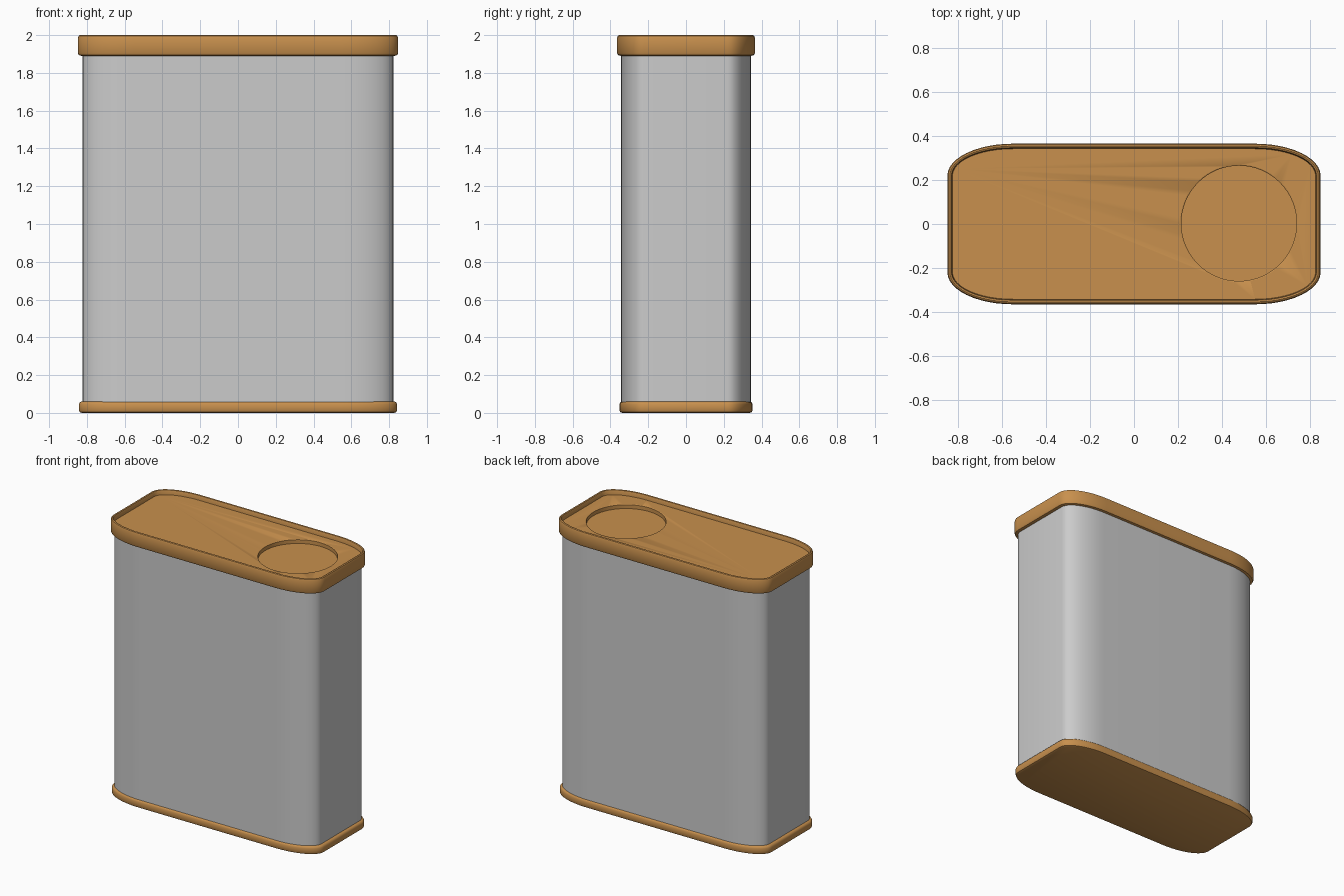
import bpy, bmesh, math

if "Cube" in bpy.data.objects:
    bpy.data.objects.remove(bpy.data.objects["Cube"])

brown = bpy.data.materials.new("lid_brown")
brown.diffuse_color = (0.58, 0.28, 0.075, 1)
brown.use_nodes = True
brown.node_tree.nodes["Principled BSDF"].inputs["Base Color"].default_value = brown.diffuse_color


def outline(hx, hy, z, n=12):
    """Rectangle with stretched elliptical corners."""
    cx, cy = 0.55, 0.22
    pts = []
    for q, (sx, sy) in enumerate([(1, 1), (-1, 1), (-1, -1), (1, -1)]):
        for i in range(n + 1):
            a = math.pi / 2 * (q + i / n)
            pts.append((sx * cx + (hx - cx) * math.cos(a),
                        sy * cy + (hy - cy) * math.sin(a), z))
    return pts


def circle(r, z, n=64):
    return [(0.477 + r * math.cos(2 * math.pi * i / n),
             0.003 + r * math.sin(2 * math.pi * i / n), z) for i in range(n)]


def loft(name, rings, material=None):
    """Skin a stack of rings and cap both ends."""
    bm = bmesh.new()
    loops = [[bm.verts.new(p) for p in ring] for ring in rings]
    for a, b in zip(loops, loops[1:]):
        for i in range(len(a)):
            j = (i + 1) % len(a)
            bm.faces.new((a[i], a[j], b[j], b[i]))
    bm.faces.new(loops[0][::-1])
    bm.faces.new(loops[-1])
    bmesh.ops.recalc_face_normals(bm, faces=bm.faces[:])
    mesh = bpy.data.meshes.new(name)
    bm.to_mesh(mesh)
    bm.free()
    ob = bpy.data.objects.new(name, mesh)
    bpy.context.collection.objects.link(ob)
    if material:
        mesh.materials.append(material)
    bpy.ops.object.select_all(action='DESELECT')
    ob.select_set(True)
    bpy.context.view_layer.objects.active = ob
    bpy.ops.object.shade_smooth_by_angle(angle=math.radians(35))
    return ob


def rim(hx, hy, profile):
    return [outline(hx - d, hy - d, z) for d, z in profile]


# Tin body
loft("tin_body", rim(0.822, 0.343, [(0, 0.03), (0, 1.92)]))

# Rounded base rim
loft("base_rim", rim(0.843, 0.353, [
    (0.015, 0), (0.005, 0.004), (0, 0.015), (0, 0.045), (0.005, 0.055), (0.014, 0.06)]), brown)

# Lid with raised lip around a sunken top
lid = loft("lid", rim(0.848, 0.365, [
    (0.02, 1.89), (0.006, 1.894), (0, 1.905), (0, 1.985), (0.004, 1.996),
    (0.011, 2.0), (0.018, 1.997), (0.021, 1.99), (0.023, 1.965)]), brown)

# Round opening pressed into the lid
cutter = loft("opening_cutter", [circle(0.262, 1.935), circle(0.262, 1.962), circle(0.27, 1.967), circle(0.27, 2.02)])
cutter.hide_render = True
cutter.hide_viewport = True
cut = lid.modifiers.new("opening", 'BOOLEAN')
cut.operation = 'DIFFERENCE'
cut.solver = 'EXACT'
cut.object = cutter
